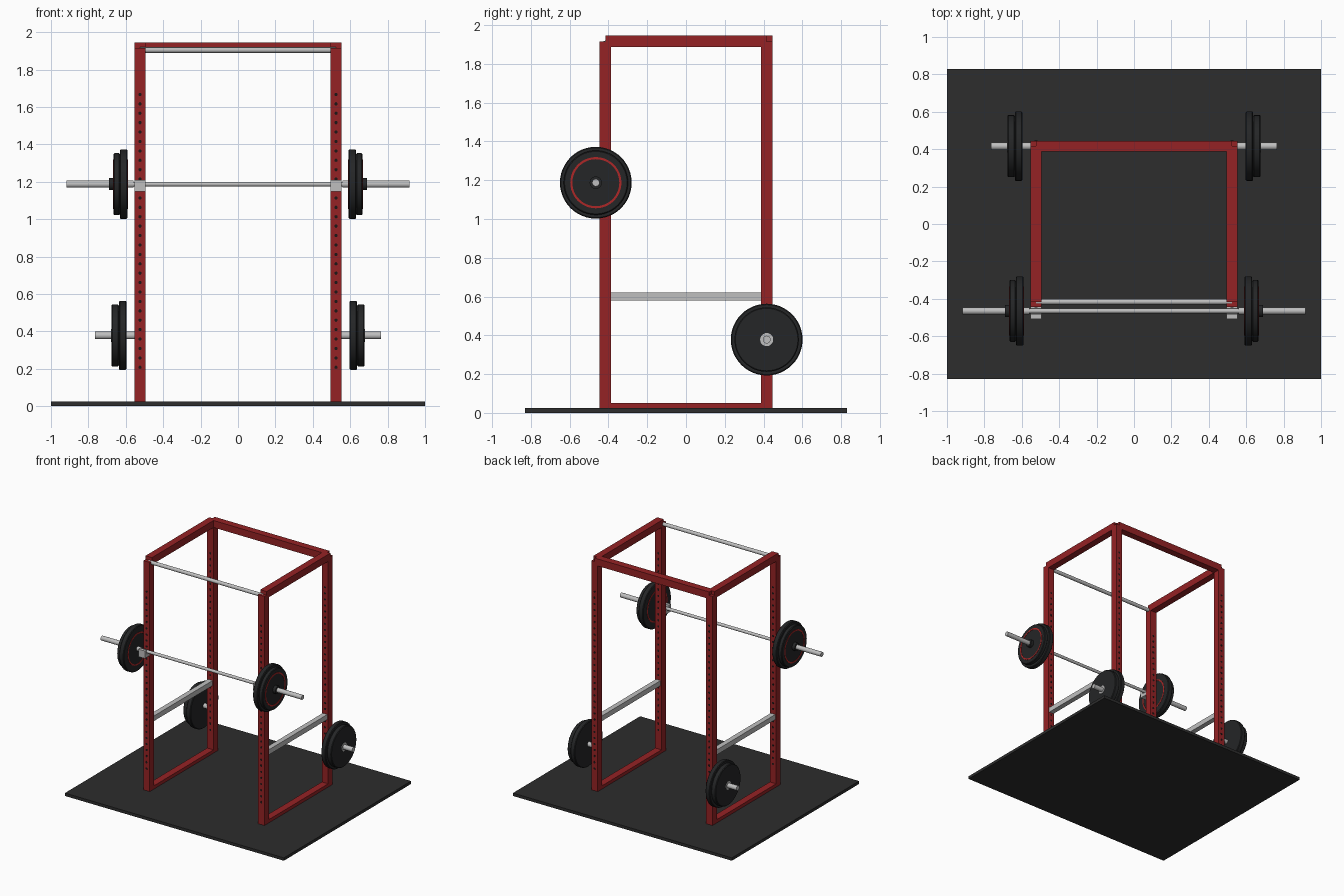
import bpy, bmesh, math
from mathutils import Matrix, Vector

cube = bpy.data.objects.get("Cube")
if cube:
    bpy.data.objects.remove(cube, do_unlink=True)


def material(name, rgb):
    m = bpy.data.materials.new(name)
    m.use_nodes = True
    m.diffuse_color = (*rgb, 1)
    bsdf = next(n for n in m.node_tree.nodes if n.type == 'BSDF_PRINCIPLED')
    bsdf.inputs["Base Color"].default_value = (*rgb, 1)
    return m


RED = material("frame red", (0.30, 0.016, 0.018))
RING = material("ring red", (0.42, 0.02, 0.02))
STEEL = material("steel", (0.52, 0.52, 0.52))
RUBBER = material("plate rubber", (0.018, 0.019, 0.020))
MAT = material("floor mat grey", (0.026, 0.026, 0.026))
HOLE = material("hole black", (0.012, 0.008, 0.008))


def finish(bm, name, mat, smooth=False):
    bmesh.ops.recalc_face_normals(bm, faces=bm.faces)
    me = bpy.data.meshes.new(name)
    bm.to_mesh(me)
    bm.free()
    me.materials.append(mat)
    ob = bpy.data.objects.new(name, me)
    bpy.context.collection.objects.link(ob)
    if smooth:
        bpy.ops.object.select_all(action='DESELECT')
        ob.select_set(True)
        bpy.context.view_layer.objects.active = ob
        bpy.ops.object.shade_smooth_by_angle(angle=math.radians(35))
    return ob


def add_box(bm, lo, hi):
    lo, hi = Vector(lo), Vector(hi)
    size = hi - lo
    bmesh.ops.create_cube(bm, size=1, matrix=Matrix.Translation((lo + hi) / 2)
                          @ Matrix.Diagonal((*size, 1)))


def box(name, lo, hi, mat):
    bm = bmesh.new()
    add_box(bm, lo, hi)
    return finish(bm, name, mat)


def lathe(name, profile, y, z, mat, side=1, steps=48, closed=False):
    """Spin (x, radius) points about an axis along x."""
    bm = bmesh.new()
    pts = profile + profile[:1] if closed else profile
    vs = [bm.verts.new((side * x, y, z + r)) for x, r in pts]
    edges = [bm.edges.new(p) for p in zip(vs, vs[1:])]
    bmesh.ops.spin(bm, geom=vs + edges, cent=(0, y, z), axis=(1, 0, 0),
                   angle=2 * math.pi, steps=steps)
    bmesh.ops.remove_doubles(bm, verts=bm.verts, dist=1e-5)
    return finish(bm, name, mat, True)


def rod(name, x0, x1, r, y, z, mat, side=1, steps=20):
    return lathe(name, [(x0, 0), (x0, r), (x1, r), (x1, 0)], y, z, mat, side, steps)


def plate(name, x0, x1, r, y, z, side):
    """Weight plate with softened rim."""
    b = 0.005
    lathe(name, [(x0, 0), (x0, r - b), (x0 + b, r), (x1 - b, r), (x1, r - b), (x1, 0)],
          y, z, RUBBER, side)


PX, PY, H = 0.524, 0.416, 0.029          # post centres and half width
BAR_Y, BAR_Z = -0.465, 1.187             # barbell axis
PEG_Y, PEG_Z = 0.416, 0.378              # storage peg axis

# Floor mat
box("floor_mat", (-1, -0.83, 0), (1, 0.83, 0.024), MAT)

for side, tag in ((1, "left"), (-1, "right")):
    cx = side * PX

    # Posts with rows of pin holes
    for py, end in ((-PY, "front"), (PY, "back")):
        box(f"{end}_post_{tag}", (cx - H, py - H, 0.02), (cx + H, py + H, 1.916), RED)
        bm = bmesh.new()
        for i in range(30):
            bmesh.ops.create_cone(
                bm, cap_ends=True, segments=10, radius1=0.009, radius2=0.009,
                depth=2 * H + 0.002,
                matrix=Matrix.Translation((cx, py, 0.208 + i * 0.0503))
                @ Matrix.Rotation(math.pi / 2, 4, 'X'))
        finish(bm, f"{end}_post_holes_{tag}", HOLE)

    # Side rails and safety bar
    box(f"top_rail_{tag}", (cx - H, -PY, 1.887), (cx + H, PY, 1.945), RED)
    box(f"bottom_rail_{tag}", (cx - H, -PY, 0.008), (cx + H, PY, 0.051), RED)
    box(f"safety_bar_{tag}", (cx - 0.021, -PY + H, 0.579), (cx + 0.021, PY - H, 0.621), STEEL)

    # Bar holder: floor and front lip
    bm = bmesh.new()
    add_box(bm, (cx - H, -0.509, 1.147), (cx + H, -PY - H, 1.174))
    add_box(bm, (cx - H, -0.509, 1.174), (cx + H, -0.484, 1.209))
    finish(bm, f"bar_holder_{tag}", STEEL)

    # Barbell sleeve, plates, clip and coloured rings
    rod(f"barbell_sleeve_{tag}", 0.56, 0.917, 0.019, BAR_Y, BAR_Z, STEEL, side)
    plate(f"barbell_plate_inner_{tag}", 0.59, 0.632, 0.185, BAR_Y, BAR_Z, side)
    plate(f"barbell_plate_outer_{tag}", 0.632, 0.665, 0.166, BAR_Y, BAR_Z, side)
    rod(f"barbell_clip_{tag}", 0.66, 0.69, 0.032, BAR_Y, BAR_Z, RUBBER, side)
    for x0, x1, where in ((0.588, 0.592, "inner"), (0.663, 0.667, "outer")):
        lathe(f"plate_ring_{where}_{tag}",
              [(x0, 0.121), (x1, 0.121), (x1, 0.132), (x0, 0.132)],
              BAR_Y, BAR_Z, RING, side, closed=True)

    # Storage peg with stored plates
    rod(f"storage_peg_{tag}", 0.55, 0.765, 0.02, PEG_Y, PEG_Z, STEEL, side)
    plate(f"stored_plate_inner_{tag}", 0.597, 0.637, 0.185, PEG_Y, PEG_Z, side)
    plate(f"stored_plate_outer_{tag}", 0.637, 0.677, 0.166, PEG_Y, PEG_Z, side)
    rod(f"stored_plate_hub_{tag}", 0.67, 0.68, 0.034, PEG_Y, PEG_Z, STEEL, side)

# Rear cross beam, pull-up bar and barbell shaft
box("rear_cross_beam", (-PX, PY - H, 1.887), (PX, PY + H, 1.945), RED)
rod("pull_up_bar", -PX, PX, 0.015, -PY, 1.904, STEEL)
rod("barbell_shaft", -0.57, 0.57, 0.0125, BAR_Y, BAR_Z, STEEL)
